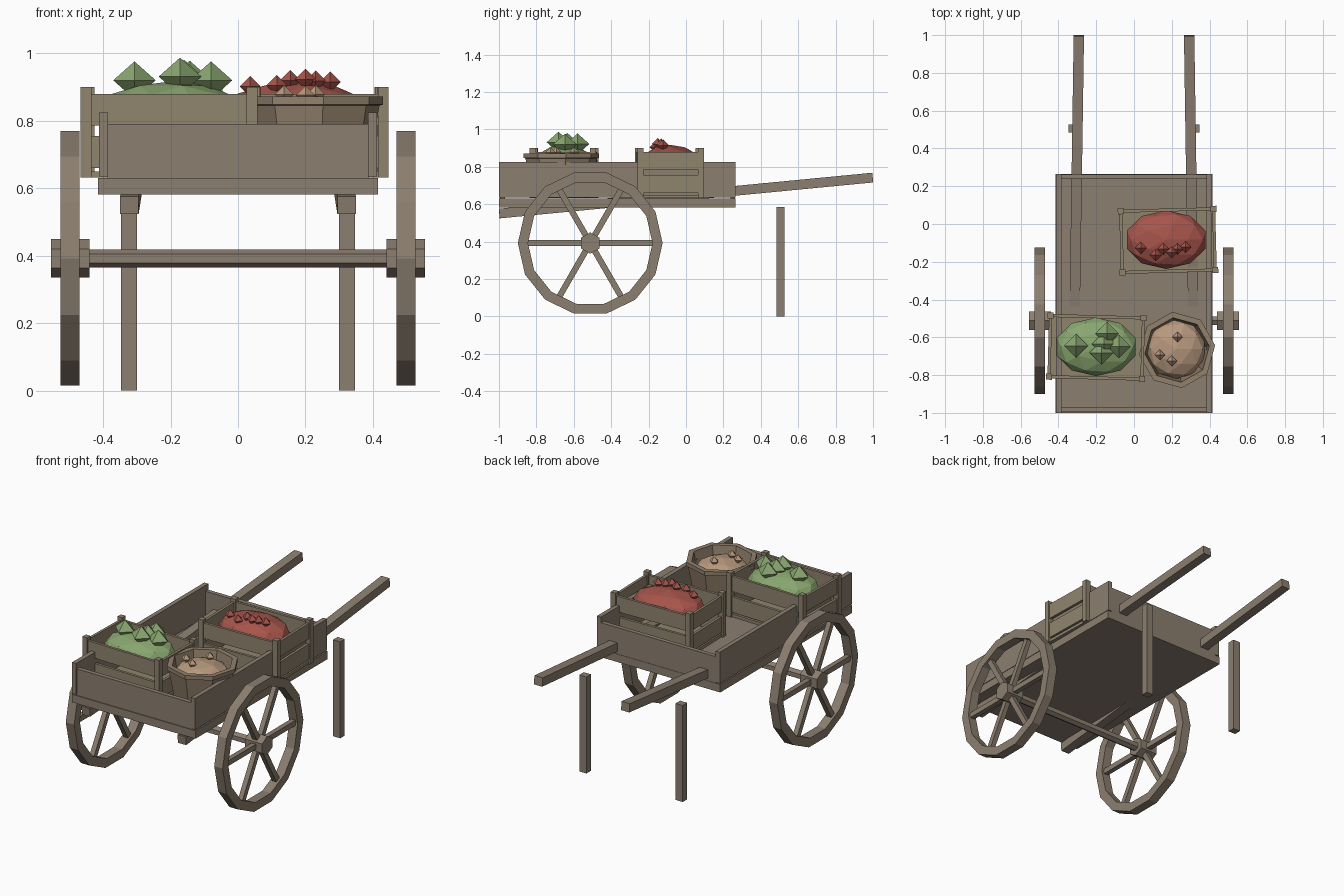
import bpy, bmesh
from math import radians, cos, sin, pi
from mathutils import Vector, Matrix

if "Cube" in bpy.data.objects:
    bpy.data.objects.remove(bpy.data.objects["Cube"])


def mat(name, rgb):
    m = bpy.data.materials.new(name)
    m.diffuse_color = (*rgb, 1)
    m.use_nodes = True
    m.node_tree.nodes["Principled BSDF"].inputs["Base Color"].default_value = m.diffuse_color
    return m


WOOD = mat("wood", (0.26, 0.21, 0.16))
CRATE = mat("crate_wood", (0.28, 0.23, 0.155))
WICKER = mat("wicker", (0.29, 0.22, 0.15))
GREEN = mat("green_produce", (0.25, 0.38, 0.16))
RED = mat("red_produce", (0.38, 0.09, 0.07))
TAN = mat("tan_produce", (0.48, 0.32, 0.21))


def finish(name, bm, material):
    bmesh.ops.recalc_face_normals(bm, faces=bm.faces)
    me = bpy.data.meshes.new(name)
    bm.to_mesh(me)
    bm.free()
    me.materials.append(material)
    ob = bpy.data.objects.new(name, me)
    bpy.context.collection.objects.link(ob)
    return ob


def add_box(bm, lo, hi, xf=Matrix()):
    lo, hi = Vector(lo), Vector(hi)
    m = xf @ Matrix.Translation((lo + hi) / 2) @ Matrix.Diagonal((*(hi - lo), 1))
    bmesh.ops.create_cube(bm, size=1, matrix=m)


def box(name, lo, hi, material=WOOD, xf=Matrix()):
    bm = bmesh.new()
    add_box(bm, lo, hi, xf)
    return finish(name, bm, material)


def lathe(bm, profile, sides, phase, xf):
    """Closed (radius, height) profile swept about local z."""
    rings = []
    for i in range(sides):
        a = phase + 2 * pi * i / sides
        rings.append([bm.verts.new(xf @ Vector((r * cos(a), r * sin(a), h))) for r, h in profile])
    n = len(profile)
    for i in range(sides):
        a, b = rings[i], rings[(i + 1) % sides]
        for j in range(n):
            k = (j + 1) % n
            bm.faces.new((a[j], b[j], b[k], a[k]))


def rod(name, x0, x1, r, sides, y, z):
    """Prism along x, with a corner pointing along y."""
    bm = bmesh.new()
    m = Matrix.Translation(((x0 + x1) / 2, y, z)) @ Matrix.Rotation(pi / 2, 4, 'Y') @ Matrix.Rotation(pi / 2, 4, 'Z')
    bmesh.ops.create_cone(bm, cap_ends=True, segments=sides, radius1=r, radius2=r,
                          depth=abs(x1 - x0), matrix=m)
    return finish(name, bm, WOOD)


# Cart bed: deck, low end boards, taller side boards
box("deck", (-0.415, -1, 0.582), (0.415, 0.265, 0.63))
box("front_board", (-0.387, -0.995, 0.63), (0.387, -0.968, 0.79))
box("back_board", (-0.387, 0.237, 0.63), (0.387, 0.263, 0.79))
for s, side in ((-1, "left"), (1, "right")):
    box(side + "_board", (min(s * 0.385, s * 0.412), -1, 0.635), (max(s * 0.385, s * 0.412), 0.265, 0.825))

# Sloping handles and rear legs
for s, side in ((-1, "left"), (1, "right")):
    a, b = Vector((s * 0.322, -0.998, 0.55)), Vector((s * 0.292, 0.998, 0.742))
    d = b - a
    xf = Matrix.Translation((a + b) / 2) @ d.to_track_quat('Y', 'Z').to_matrix().to_4x4()
    box(side + "_handle", (-0.0275, -d.length / 2, -0.026), (0.0275, d.length / 2, 0.026), WOOD, xf)
    box(side + "_leg", (s * 0.323 - 0.024, 0.484, 0), (s * 0.323 + 0.024, 0.527, 0.585))

# Axle and wheels
WY, WZ = -0.512, 0.392
rod("axle", -0.45, 0.45, 0.027, 6, WY, WZ)
for s, side in ((-1, "left"), (1, "right")):
    rod(side + "_hub", s * 0.44, s * 0.555, 0.057, 6, WY, WZ)
    base = Matrix.Translation((s * 0.498, WY, WZ))
    bm = bmesh.new()
    lathe(bm, [(0.387, -0.028), (0.387, 0.028), (0.333, 0.028), (0.333, -0.028)], 14, pi / 2,
          base @ Matrix.Rotation(pi / 2, 4, 'Y'))
    finish(side + "_wheel_rim", bm, WOOD)
    bm = bmesh.new()
    for i in range(6):
        add_box(bm, (-0.015, 0.03, -0.016), (0.015, 0.34, 0.016),
                base @ Matrix.Rotation(radians(60 * i), 4, 'X'))
    finish(side + "_wheel_spokes", bm, WOOD)


# Slatted crates
def crate(name, x, y, turn):
    xf = Matrix.Translation((x, y, 0)) @ Matrix.Rotation(radians(turn), 4, 'Z')
    hx, hy, p, t = 0.262, 0.178, 0.032, 0.016
    bm = bmesh.new()
    add_box(bm, (-hx + 0.01, -hy + 0.01, 0.632), (hx - 0.01, hy - 0.01, 0.65), xf)
    for sx in (-1, 1):
        for sy in (-1, 1):
            cx, cy = sx * (hx - p / 2), sy * (hy - p / 2)
            add_box(bm, (cx - p / 2, cy - p / 2, 0.632), (cx + p / 2, cy + p / 2, 0.90), xf)
    for z0, z1 in ((0.66, 0.755), (0.786, 0.88)):
        for s in (-1, 1):
            cy, cx = s * (hy - p / 2), s * (hx - p / 2)
            add_box(bm, (-hx + p / 2, cy - t / 2, z0), (hx - p / 2, cy + t / 2, z1), xf)
            add_box(bm, (cx - t / 2, -hy + p / 2, z0), (cx + t / 2, hy - p / 2, z1), xf)
    finish(name, bm, CRATE)


crate("green_crate", -0.2, -0.653, -1.5)
crate("red_crate", 0.18, -0.088, 1.5)

# Eight-sided tapered basket
bm = bmesh.new()
lathe(bm, [(0.0, 0.632), (0.153, 0.632), (0.193, 0.845), (0.203, 0.848), (0.203, 0.872),
           (0.172, 0.872), (0.135, 0.66), (0.0, 0.66)], 8, radians(7),
      Matrix.Translation((0.228, -0.667, 0)))
bmesh.ops.remove_doubles(bm, verts=bm.verts, dist=1e-5)
bmesh.ops.dissolve_degenerate(bm, edges=bm.edges, dist=1e-5)
finish("basket", bm, WICKER)


# Heaped produce: a mound plus small eight-faced pieces on top
def mound(name, loc, radii, material):
    bm = bmesh.new()
    bmesh.ops.create_icosphere(bm, subdivisions=2, radius=1,
                               matrix=Matrix.Translation(loc) @ Matrix.Diagonal((*radii, 1)))
    finish(name, bm, material)


def pieces(name, r, rz, points, material):
    bm = bmesh.new()
    for p in points:
        lathe_top = bm.verts.new(Vector(p) + Vector((0, 0, rz)))
        low = bm.verts.new(Vector(p) - Vector((0, 0, rz)))
        ring = [bm.verts.new(Vector(p) + Vector((r * x, r * y, 0)))
                for x, y in ((1, 0), (0, 1), (-1, 0), (0, -1))]
        for i in range(4):
            bm.faces.new((ring[i], ring[(i + 1) % 4], lathe_top))
            bm.faces.new((ring[(i + 1) % 4], ring[i], low))
    finish(name, bm, material)


mound("green_mound", (-0.2, -0.65, 0.83), (0.219, 0.155, 0.087), GREEN)
mound("red_mound", (0.17, -0.083, 0.83), (0.219, 0.155, 0.087), RED)
mound("tan_mound", (0.222, -0.663, 0.79), (0.158, 0.158, 0.085), TAN)
pieces("green_pieces", 0.063, 0.056, [(-0.307, -0.645, 0.92), (-0.143, -0.58, 0.922),
       (-0.172, -0.682, 0.931), (-0.08, -0.648, 0.92), (-0.16, -0.635, 0.925)], GREEN)
pieces("red_pieces", 0.031, 0.031, [(0.036, -0.127, 0.902), (0.115, -0.164, 0.905),
       (0.155, -0.132, 0.92), (0.2, -0.15, 0.923), (0.23, -0.132, 0.918), (0.273, -0.122, 0.915)], RED)
pieces("tan_pieces", 0.028, 0.028, [(0.137, -0.693, 0.878), (0.2, -0.725, 0.876),
       (0.23, -0.598, 0.878)], TAN)
